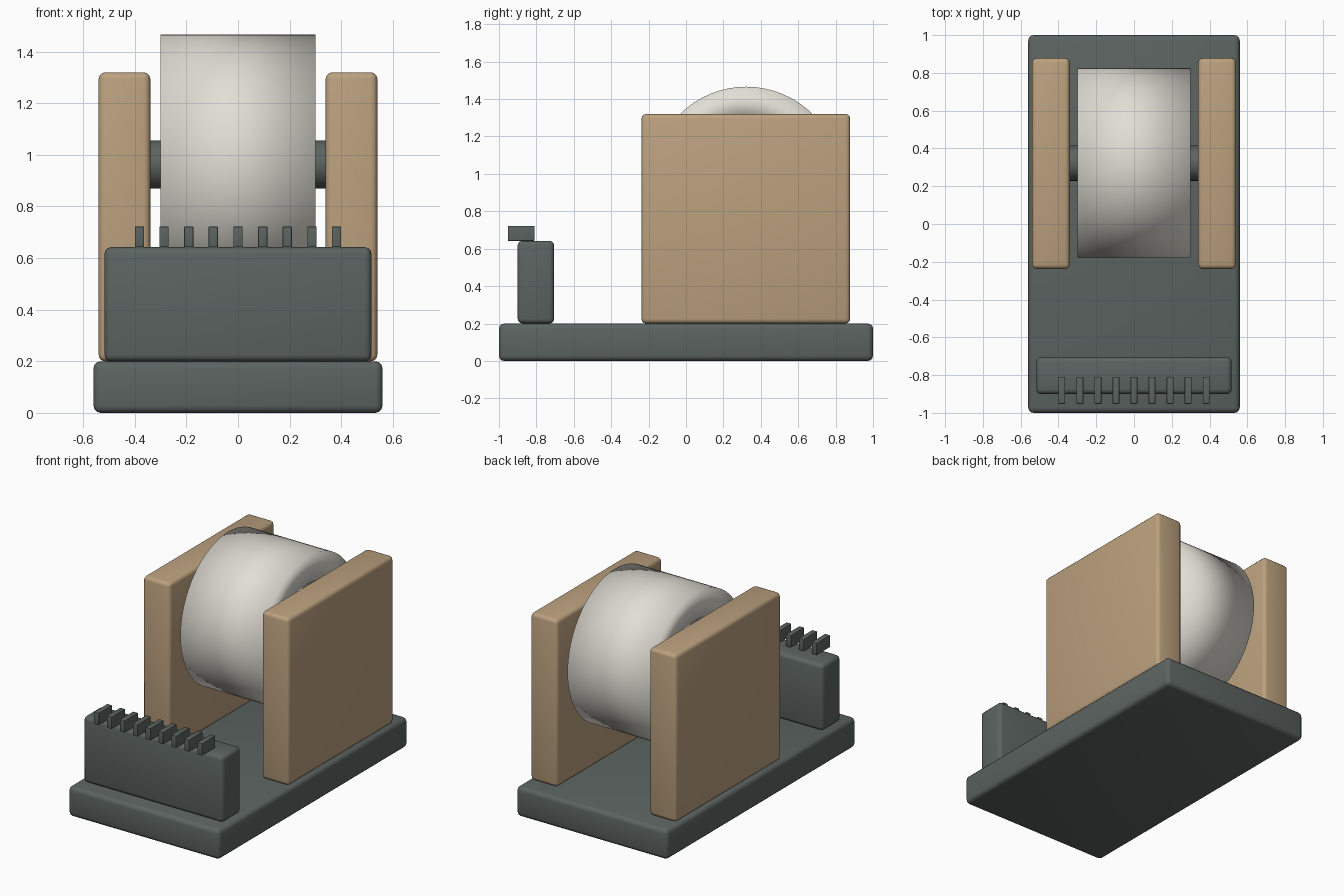
import bpy, bmesh, math
from mathutils import Matrix

cube = bpy.data.objects.get("Cube")
if cube:
    bpy.data.objects.remove(cube, do_unlink=True)


def material(name, rgb):
    m = bpy.data.materials.new(name)
    m.use_nodes = True
    m.diffuse_color = (*rgb, 1)
    bsdf = m.node_tree.nodes["Principled BSDF"]
    bsdf.inputs["Base Color"].default_value = (*rgb, 1)
    bsdf.inputs["Roughness"].default_value = 0.6
    return m


slate = material("dark_slate", (0.105, 0.126, 0.117))
wood = material("tan_wood", (0.50, 0.355, 0.21))
paper = material("off_white_tape", (0.75, 0.73, 0.66))


def finish(bm, name, mat):
    bmesh.ops.recalc_face_normals(bm, faces=bm.faces)
    mesh = bpy.data.meshes.new(name)
    bm.to_mesh(mesh)
    bm.free()
    mesh.materials.append(mat)
    ob = bpy.data.objects.new(name, mesh)
    bpy.context.collection.objects.link(ob)
    bpy.ops.object.select_all(action='DESELECT')
    ob.select_set(True)
    bpy.context.view_layer.objects.active = ob
    return ob


def box(name, mat, x, y, z, bevel):
    """Rounded box from its (low, high) extents on each axis."""
    bm = bmesh.new()
    bmesh.ops.create_cube(bm, size=1)
    for v in bm.verts:
        v.co = [lo + (c + 0.5) * (hi - lo) for c, (lo, hi) in zip(v.co, (x, y, z))]
    bmesh.ops.bevel(bm, geom=bm.edges[:], offset=bevel, segments=3,
                    profile=0.5, affect='EDGES')
    ob = finish(bm, name, mat)
    bpy.ops.object.shade_smooth_by_angle(angle=math.radians(35))
    return ob


# Base slab and front cutter block
box("base", slate, (-0.56, 0.56), (-1, 1), (0, 0.2), 0.028)
box("cutter_block", slate, (-0.517, 0.517), (-0.9, -0.705), (0.2, 0.642), 0.025)

# Row of cutting teeth
for i in range(9):
    x = (i - 4) * 0.0955
    box(f"tooth_{i + 1}", slate, (x - 0.018, x + 0.018),
        (-0.952, -0.81), (0.642, 0.722), 0.003)

# Side panels
for side, name in ((1, "left_panel"), (-1, "right_panel")):
    box(name, wood, sorted((side * 0.34, side * 0.54)), (-0.238, 0.878), (0.2, 1.32), 0.025)

AXIS_Y, AXIS_Z = 0.322, 0.963

# Axle between the panels
bm = bmesh.new()
bmesh.ops.create_cone(
    bm, cap_ends=True, segments=32, radius1=0.0935, radius2=0.0935, depth=0.76,
    matrix=Matrix.Translation((0, AXIS_Y, AXIS_Z)) @ Matrix.Rotation(math.pi / 2, 4, 'Y'))
finish(bm, "axle", slate)
bpy.ops.object.shade_smooth_by_angle(angle=math.radians(35))

# Tape roll: a rectangular section spun into a hollow ring
bm = bmesh.new()
section = [bm.verts.new((x, AXIS_Y, AXIS_Z + r))
           for x, r in ((-0.3, 0.32), (0.3, 0.32), (0.3, 0.503), (-0.3, 0.503))]
edges = [bm.edges.new((section[i], section[(i + 1) % 4])) for i in range(4)]
bmesh.ops.spin(bm, geom=section + edges, cent=(0, AXIS_Y, AXIS_Z), axis=(1, 0, 0),
               angle=math.tau, steps=64, use_merge=True)
bmesh.ops.remove_doubles(bm, verts=bm.verts, dist=0.0005)
finish(bm, "tape_roll", paper)
bpy.ops.object.shade_smooth()
